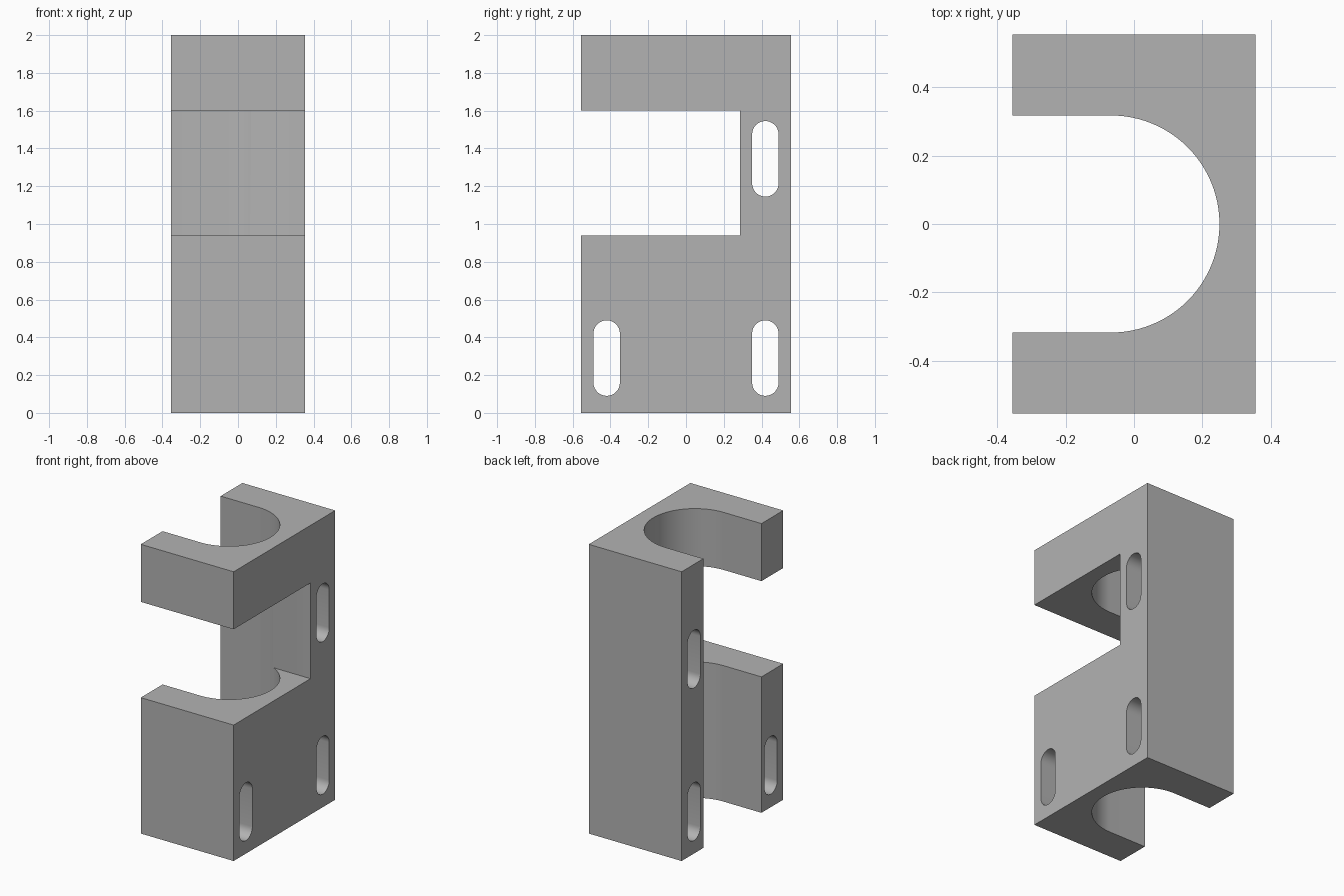
import bpy
import bmesh
from math import pi, cos, sin
from mathutils import Vector

cube = bpy.data.objects.get("Cube")
if cube:
    bpy.data.objects.remove(cube, do_unlink=True)

WIDTH, DEPTH, HEIGHT = 0.71, 1.11, 2.0
BORE_R, BORE_X = 0.3175, -0.0675
SLOT_R, SLOT_Y = 0.07, 0.42

grey = bpy.data.materials.new("plain grey")
grey.use_nodes = True
grey.diffuse_color = (0.45, 0.45, 0.45, 1)
grey.node_tree.nodes["Principled BSDF"].inputs["Base Color"].default_value = (0.45, 0.45, 0.45, 1)


def arc(cx, cy, radius, start, end, steps):
    """Points along a circular arc."""
    angles = [start + (end - start) * i / steps for i in range(steps + 1)]
    return [(cx + radius * cos(a), cy + radius * sin(a)) for a in angles]


def prism(name, outline, to_3d, direction):
    """Extrude a flat outline into a solid."""
    bm = bmesh.new()
    face = bm.faces.new([bm.verts.new(to_3d(a, b)) for a, b in outline])
    out = bmesh.ops.extrude_face_region(bm, geom=[face])
    moved = [v for v in out["geom"] if isinstance(v, bmesh.types.BMVert)]
    bmesh.ops.translate(bm, verts=moved, vec=Vector(direction))
    bmesh.ops.recalc_face_normals(bm, faces=bm.faces)
    mesh = bpy.data.meshes.new(name)
    bm.to_mesh(mesh)
    bm.free()
    mesh.materials.append(grey)
    obj = bpy.data.objects.new(name, mesh)
    bpy.context.collection.objects.link(obj)
    return obj


# Channel block with a round-bottomed bore open to one side
x, y = WIDTH / 2, DEPTH / 2
profile = [(-x, -y), (x, -y), (x, y), (-x, y), (-x, BORE_R)]
profile += arc(BORE_X, 0, BORE_R, pi / 2, -pi / 2, 48)
profile += [(-x, -BORE_R)]
bracket = prism("slotted_channel_bracket", profile,
                lambda a, b: (a, b, 0), (0, 0, HEIGHT))


def cut_across(name, outline):
    """Cut a y-z outline through the full width of the bracket."""
    cutter = prism(name, outline, lambda a, b: (-1, a, b), (2, 0, 0))
    cutter.hide_render = True
    mod = bracket.modifiers.new(name, 'BOOLEAN')
    mod.operation = 'DIFFERENCE'
    mod.solver = 'EXACT'
    mod.object = cutter
    bpy.ops.object.modifier_apply(modifier=name)
    bpy.data.objects.remove(cutter, do_unlink=True)


bpy.ops.object.select_all(action='DESELECT')
bracket.select_set(True)
bpy.context.view_layer.objects.active = bracket

# Front window
cut_across("window_cutter", [(-1, 0.94), (0.285, 0.94), (0.285, 1.602), (-1, 1.602)])

# Mounting slots
for sy, low, high in ((-SLOT_Y, 0.16, 0.42), (SLOT_Y, 0.16, 0.42), (SLOT_Y, 1.215, 1.475)):
    cut_across("slot_cutter", arc(sy, low, SLOT_R, pi, 2 * pi, 16)
               + arc(sy, high, SLOT_R, 0, pi, 16))

bpy.ops.object.shade_smooth_by_angle(angle=pi / 6)
